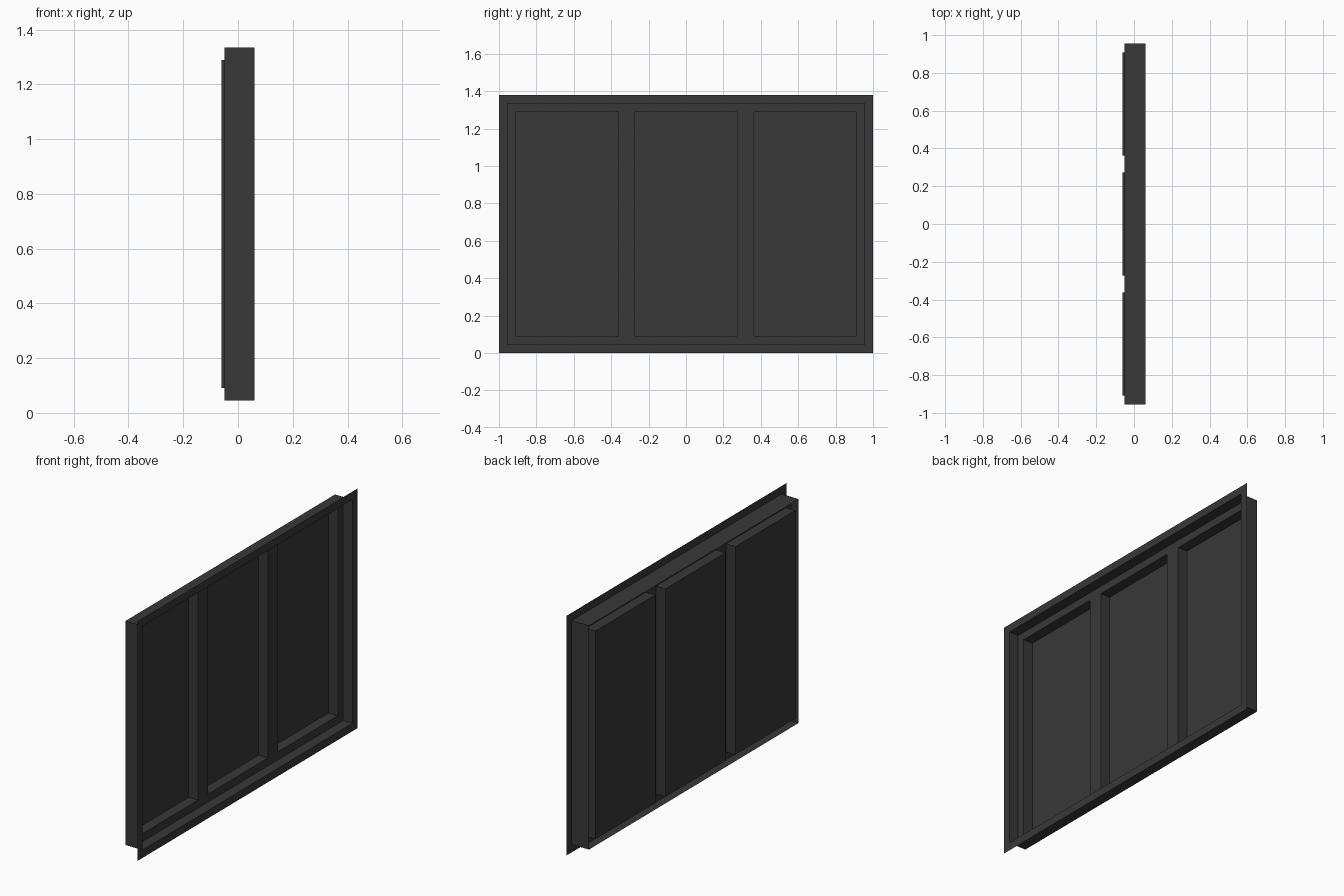
import bpy, bmesh

if "Cube" in bpy.data.objects:
    bpy.data.objects.remove(bpy.data.objects["Cube"], do_unlink=True)

# One dark grey for everything
grey = bpy.data.materials.new("dark grey")
grey.use_nodes = True
colour = (0.039, 0.039, 0.039, 1)
grey.diffuse_color = colour
grey.node_tree.nodes["Principled BSDF"].inputs["Base Color"].default_value = colour

HEIGHT = 1.38
RIM = 1 / 22                      # flange width, and margin around the panels
FRONT, PLATE, TUBE_END, PANEL_BACK = 0.06, 0.0, -0.05, -0.06
PANEL_W = (2 - 8 * RIM) / 3
PITCH = PANEL_W + 2 * RIM


def rect(x, y0, y1, z0, z1):
    """Corners of an upright rectangle, counter-clockwise seen from +x."""
    return [(x, y0, z0), (x, y1, z0), (x, y1, z1), (x, y0, z1)]


def inset_rect(x, inset):
    return rect(x, inset - 1, 1 - inset, inset, HEIGHT - inset)


def sheet(name, loops, cap=False):
    """Join successive rectangles with quads, optionally closing the last."""
    bm = bmesh.new()
    rings = [[bm.verts.new(p) for p in loop] for loop in loops]
    for a, b in zip(rings, rings[1:]):
        for i in range(4):
            j = (i + 1) % 4
            bm.faces.new((a[i], a[j], b[j], b[i]))
    if cap:
        bm.faces.new(rings[-1])
    return finish(name, bm)


def finish(name, bm):
    mesh = bpy.data.meshes.new(name)
    bm.to_mesh(mesh)
    bm.free()
    mesh.materials.append(grey)
    obj = bpy.data.objects.new(name, mesh)
    bpy.context.collection.objects.link(obj)
    return obj


# Front flange and the open sleeve behind it
sheet("front_flange", [inset_rect(FRONT, 0), inset_rect(FRONT, RIM)])
sheet("frame_sleeve", [inset_rect(TUBE_END, RIM), inset_rect(PLATE, RIM),
                       inset_rect(FRONT, RIM)])

# Three recessed trays
z0, z1 = 2 * RIM, HEIGHT - 2 * RIM
y_cuts = [RIM - 1]
for side, label in ((-1, "right"), (0, "middle"), (1, "left")):
    y0, y1 = side * PITCH - PANEL_W / 2, side * PITCH + PANEL_W / 2
    y_cuts += [y0, y1]
    sheet(label + "_panel", [rect(PLATE, y0, y1, z0, z1),
                             rect(PANEL_BACK, y0, y1, z0, z1)], cap=True)
y_cuts.append(1 - RIM)

# Plate with an opening for each tray
z_cuts = [RIM, z0, z1, HEIGHT - RIM]
bm = bmesh.new()
for i in range(len(y_cuts) - 1):
    for j in range(3):
        if i % 2 == 1 and j == 1:
            continue
        corners = rect(PLATE, y_cuts[i], y_cuts[i + 1], z_cuts[j], z_cuts[j + 1])
        bm.faces.new([bm.verts.new(p) for p in corners])
bmesh.ops.remove_doubles(bm, verts=bm.verts, dist=0.0001)
finish("mounting_plate", bm)
